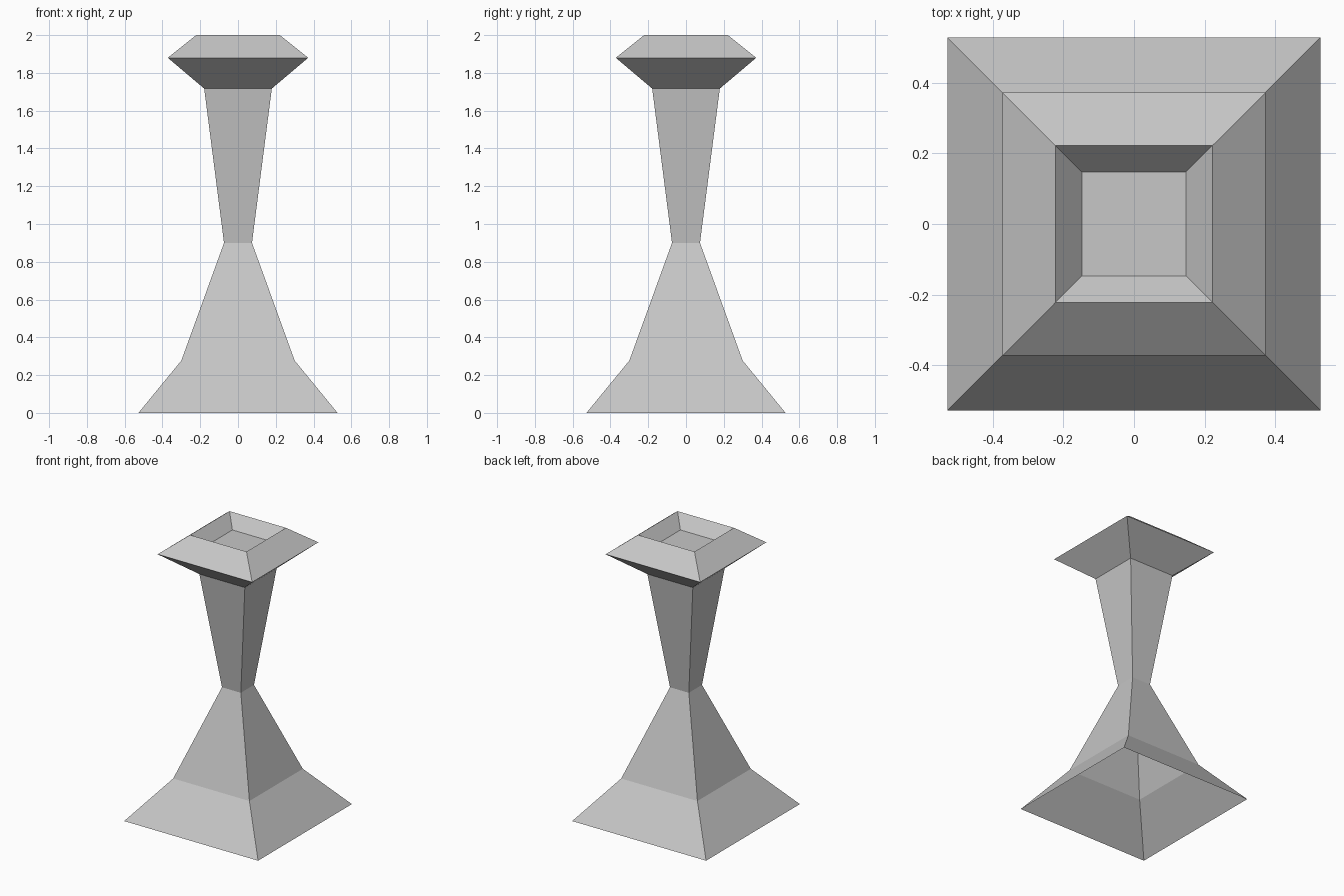
import bpy

if "Cube" in bpy.data.objects:
    bpy.data.objects.remove(bpy.data.objects["Cube"])

# Square cross-section profile from the open foot to the recess floor: (half width, z)
PROFILE = [(0.527, 0.0), (0.30, 0.277), (0.074, 0.90), (0.179, 1.717),
           (0.372, 1.88), (0.222, 2.0), (0.147, 1.915)]
CORNERS = [(-1, -1), (1, -1), (1, 1), (-1, 1)]

grey = bpy.data.materials.new("light grey")
grey.diffuse_color = (0.57, 0.57, 0.57, 1)
grey.use_nodes = True
grey.node_tree.nodes["Principled BSDF"].inputs["Base Color"].default_value = grey.diffuse_color

# Stack one square ring per profile point
verts = [(cx * r, cy * r, z) for r, z in PROFILE for cx, cy in CORNERS]

# Walls between neighbouring rings; the underside stays open
faces = [(4 * i + j, 4 * i + (j + 1) % 4, 4 * i + 4 + (j + 1) % 4, 4 * i + 4 + j)
         for i in range(len(PROFILE) - 1) for j in range(4)]

# Floor of the top recess
last = 4 * (len(PROFILE) - 1)
faces.append((last, last + 1, last + 2, last + 3))

mesh = bpy.data.meshes.new("pedestal")
mesh.from_pydata(verts, [], faces)
mesh.materials.append(grey)
mesh.update()
pedestal = bpy.data.objects.new("pedestal", mesh)
bpy.context.collection.objects.link(pedestal)
